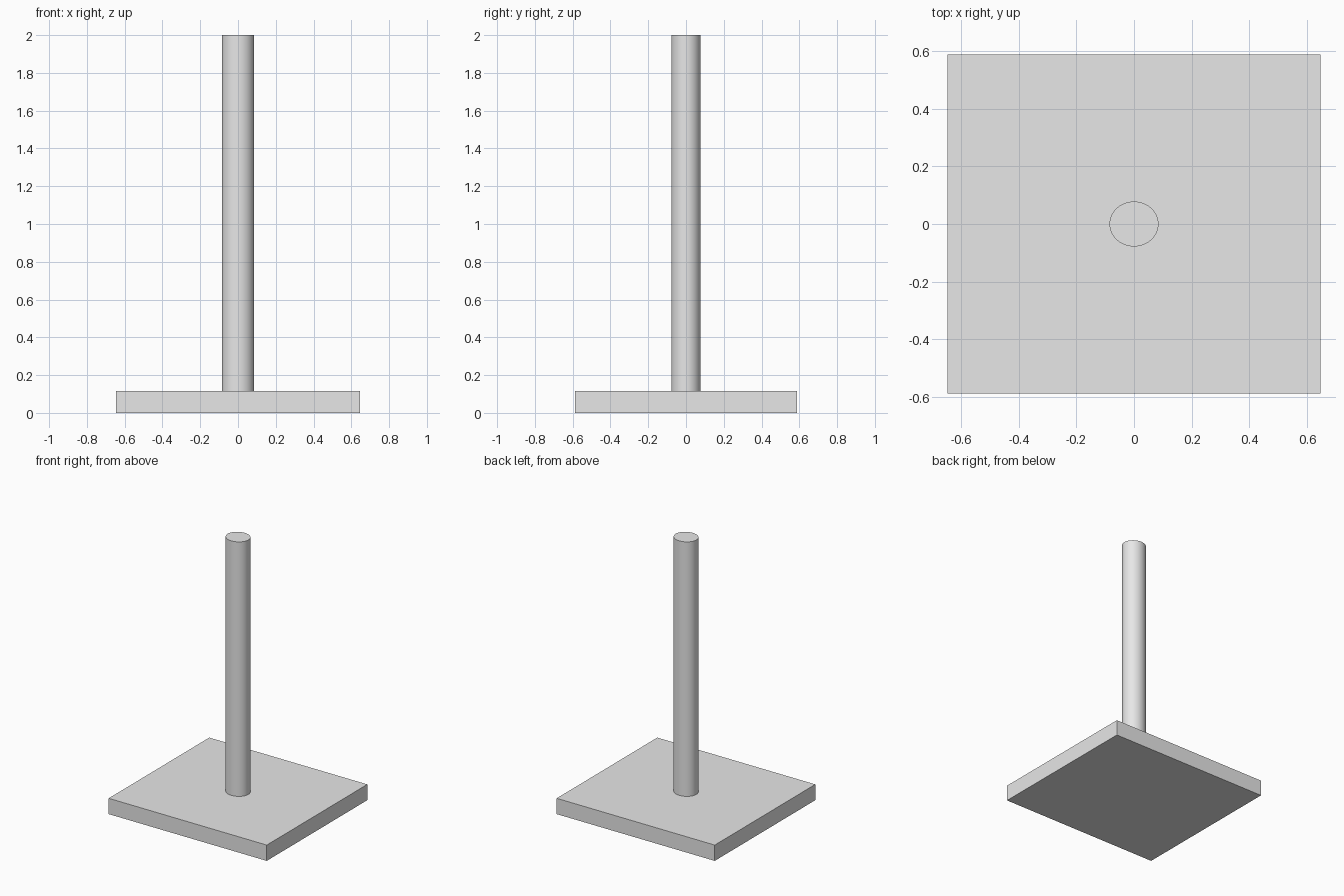
import bpy
import math

cube = bpy.data.objects.get("Cube")
if cube:
    bpy.data.objects.remove(cube, do_unlink=True)

# Single plain grey
grey = bpy.data.materials.new("light grey")
grey.use_nodes = True
colour = (0.8, 0.8, 0.8, 1.0)
grey.diffuse_color = colour
grey.node_tree.nodes["Principled BSDF"].inputs["Base Color"].default_value = colour

BASE_TOP = 0.117
HEIGHT = 2.0


def finish(name, scale):
    """Name, size and colour the active primitive."""
    obj = bpy.context.object
    obj.name = name
    obj.scale = scale
    bpy.ops.object.transform_apply(location=False, rotation=False, scale=True)
    obj.data.materials.append(grey)
    return obj


# Rectangular foot plate
bpy.ops.mesh.primitive_cube_add(size=1, location=(0, 0, BASE_TOP / 2))
finish("base_plate", (1.294, 1.176, BASE_TOP))

# Slightly oval upright post standing on the plate
bpy.ops.mesh.primitive_cylinder_add(
    vertices=64, radius=1, depth=1, location=(0, 0, (HEIGHT + BASE_TOP) / 2))
finish("post", (0.085, 0.078, HEIGHT - BASE_TOP))
bpy.ops.object.shade_smooth_by_angle(angle=math.radians(30))
